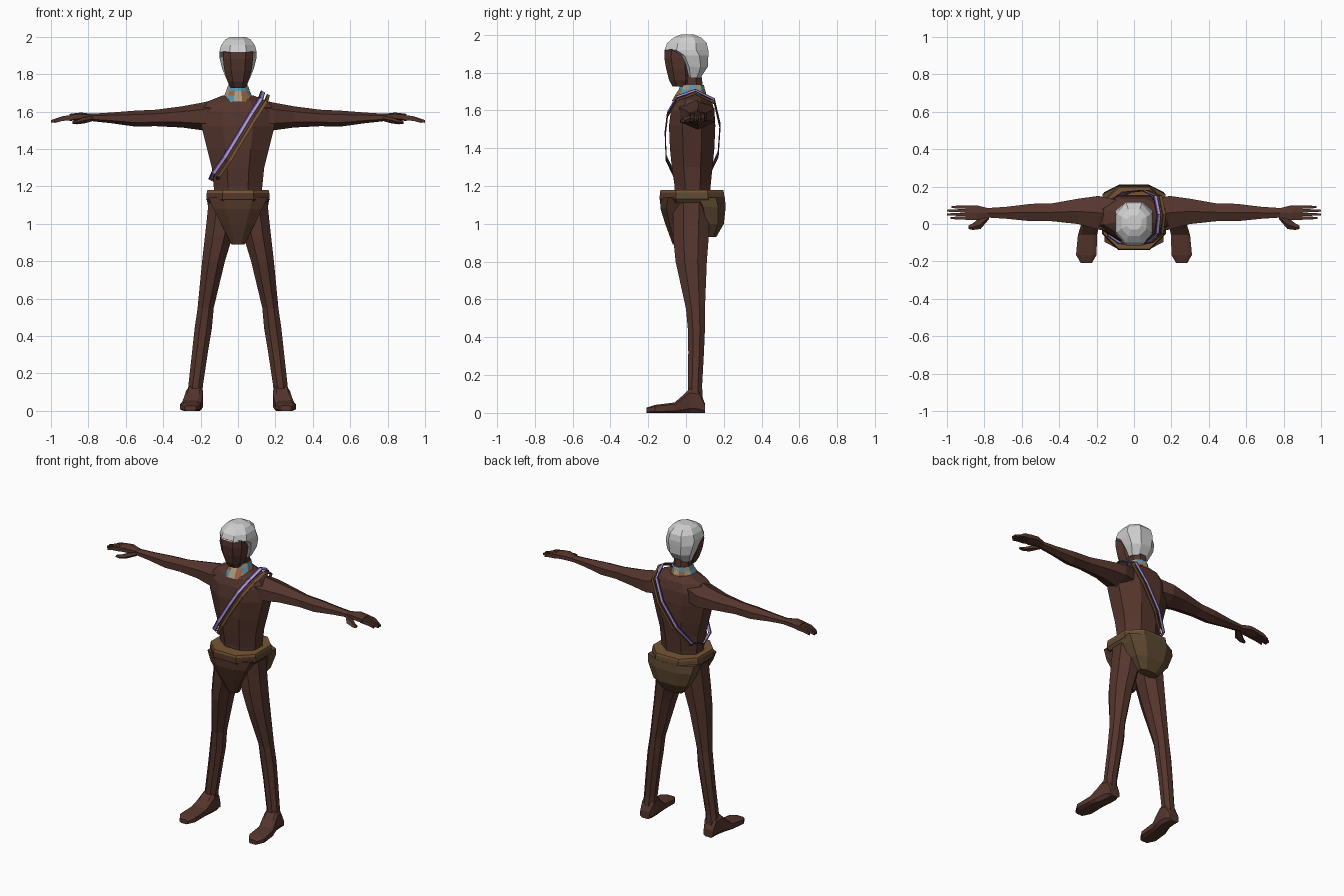
import bpy
import bmesh
import math
from mathutils import Vector

default_cube = bpy.data.objects.get("Cube")
if default_cube:
    bpy.data.objects.remove(default_cube, do_unlink=True)


def make_material(name, red, green, blue):
    material = bpy.data.materials.new(name)
    material.use_nodes = True
    color = (red, green, blue, 1.0)
    material.diffuse_color = color
    shader = next(n for n in material.node_tree.nodes if n.type == "BSDF_PRINCIPLED")
    shader.inputs["Base Color"].default_value = color
    shader.inputs["Roughness"].default_value = 0.9
    return material


skin = make_material("brown skin", .09, .036, .026)
grey = make_material("grey hair", .62, .62, .62)
cloth = make_material("dark brown cloth", .085, .038, .022)
leather = make_material("olive leather", .11, .065, .03)
ochre = make_material("ochre trim", .18, .09, .035)
lavender = make_material("lavender band", .45, .38, .65)
purple = make_material("purple band", .1, .05, .25)
blue = make_material("blue beads", .08, .3, .45)
tan = make_material("tan beads", .4, .32, .22)
orange = make_material("orange beads", .32, .13, .05)


def finish(name, bm, materials, rule=None):
    """Turn a bmesh into an object, colouring faces by an optional rule."""
    bmesh.ops.recalc_face_normals(bm, faces=bm.faces[:])
    if rule:
        for index, face in enumerate(bm.faces):
            face.material_index = rule(index, face.calc_center_median())
    mesh = bpy.data.meshes.new(name)
    bm.to_mesh(mesh)
    bm.free()
    for material in materials:
        mesh.materials.append(material)
    part = bpy.data.objects.new(name, mesh)
    bpy.context.collection.objects.link(part)
    return part


def loft(name, axis, rings, materials, sides=8, square=1.0, mirror=1, rule=None):
    """Skin rings given as (position on axis, u min, u max, v min, v max)."""
    angles = [(i + 0.5) * math.tau / sides for i in range(sides)]
    shape = [[math.copysign(abs(f(a)) ** square, f(a)) for a in angles]
             for f in (math.cos, math.sin)]
    shape = [[value / max(row) for value in row] for row in shape]
    bm = bmesh.new()
    loops = []
    for pos, u_min, u_max, v_min, v_max in rings:
        loop = []
        for cu, cv in zip(*shape):
            u = (u_min + u_max) / 2 + cu * (u_max - u_min) / 2
            v = (v_min + v_max) / 2 + cv * (v_max - v_min) / 2
            x, y, z = {"x": (pos, u, v), "y": (u, pos, v), "z": (u, v, pos)}[axis]
            loop.append(bm.verts.new((x * mirror, y, z)))
        loops.append(loop)
    for low, high in zip(loops, loops[1:]):
        for i in range(sides):
            j = (i + 1) % sides
            bm.faces.new((low[i], low[j], high[j], high[i]))
    bm.faces.new(loops[0])
    bm.faces.new(loops[-1])
    return finish(name, bm, materials, rule)


def upright(name, rings, materials, **options):
    """Loft centred on x = 0 from (height, half width, front, back)."""
    full = [(z, -half, half, front, back) for z, half, front, back in rings]
    return loft(name, "z", full, materials, **options)


# Torso and neck
upright("torso", [
    (1.10, .12, -.06, .13), (1.20, .13, -.06, .13), (1.30, .14, -.075, .14),
    (1.40, .165, -.085, .15), (1.52, .195, -.09, .155), (1.60, .2, -.08, .15),
    (1.655, .16, -.06, .135), (1.685, .085, -.03, .11)], [skin])
upright("neck", [(1.64, .06, -.03, .1), (1.72, .052, -.02, .09),
                 (1.80, .052, -.03, .08)], [skin])

# Head and hair
upright("face", [(1.725, .038, -.07, .01), (1.76, .056, -.09, .03),
                 (1.82, .073, -.105, .03), (1.88, .08, -.115, .03),
                 (1.925, .08, -.112, .03)], [skin], square=.8)
upright("hair", [(1.77, .06, .005, .075), (1.83, .085, -.02, .115),
                 (1.89, .1, -.055, .118), (1.918, .1, -.114, .118),
                 (1.955, .09, -.1, .11), (1.985, .068, -.065, .08),
                 (2.0, .04, -.03, .045)], [grey], square=.9)

# Beaded collar: three bands with alternating colours
upright("necklace", [(1.65, .088, -.075, .115), (1.685, .074, -.055, .108),
                     (1.71, .063, -.038, .1), (1.735, .056, -.03, .095)],
        [tan, blue, orange], sides=12,
        rule=lambda i, c: 1 if i % 5 == 2 or (i // 12 == 2 and i % 2) else 2 * (i % 2))

# Belt, front flap and back pouch
upright("hip_wrap", [(1.11, .155, -.125, .19), (1.13, .17, -.14, .205),
                     (1.166, .167, -.138, .2)], [cloth, leather], square=.8,
        rule=lambda i, c: int(c.y > .02))
upright("belt", [(1.166, .167, -.138, .2), (1.18, .164, -.135, .197)],
        [ochre], square=.8)
upright("front_flap", [(.89, .035, -.07, -.02), (1.0, .09, -.11, -.02),
                       (1.08, .13, -.135, -.01), (1.14, .158, -.138, .03)],
        [cloth], square=.8)
upright("back_pouch", [(.93, .07, .1, .16), (1.0, .125, .075, .2),
                       (1.09, .16, .05, .21), (1.14, .168, .02, .205)],
        [leather], square=.8)

# Limbs, built once per side
for side, sign in (("left", 1), ("right", -1)):
    def limb(part, axis, rings, **options):
        loft(f"{side}_{part}", axis, rings, [skin], mirror=sign, **options)

    limb("arm", "x", [
        (.10, -.04, .13, 1.5, 1.67), (.19, -.03, .15, 1.5, 1.648),
        (.30, 0, .135, 1.515, 1.628), (.44, .015, .11, 1.522, 1.61),
        (.55, .015, .108, 1.52, 1.605), (.68, .028, .092, 1.538, 1.595),
        (.79, .035, .085, 1.55, 1.588)], sides=6)
    limb("palm", "x", [
        (.78, .035, .085, 1.55, 1.588), (.84, .02, .1, 1.555, 1.595),
        (.90, .022, .1, 1.55, 1.588)], sides=6, square=.7)
    for number in range(4):
        y = .032 + number * .0195
        tip = (.98, 1.0, 1.0, .975)[number]
        limb(f"finger_{number + 1}", "x", [
            (.885, y - .009, y + .009, 1.555, 1.582),
            (.94, y - .008, y + .008, 1.55, 1.575),
            (tip, y - .005, y + .005, 1.54, 1.554)], sides=4)
    limb("thumb", "x", [
        (.775, .03, .06, 1.55, 1.575), (.82, -.02, .035, 1.537, 1.57),
        (.86, -.028, .005, 1.532, 1.555), (.885, -.025, -.008, 1.535, 1.55)], sides=5)
    limb("leg", "z", [
        (.06, .195, .272, .01, .09), (.14, .187, .265, .01, .085),
        (.32, .16, .245, .012, .095), (.44, .14, .232, .01, .1),
        (.55, .13, .216, 0, .1), (.8, .07, .192, -.055, .11),
        (.93, .03, .177, -.068, .12), (1.04, .01, .165, -.07, .125),
        (1.14, .01, .155, -.07, .13)])
    limb("foot", "y", [
        (-.208, .225, .285, 0, .028), (-.165, .2, .31, 0, .042),
        (-.06, .198, .3, 0, .055), (-.02, .19, .288, 0, .09),
        (.02, .186, .278, 0, .13), (.07, .188, .272, 0, .12),
        (.1, .2, .268, 0, .05)], square=.5)

# Shoulder sash: parallel ribbons around a closed diagonal path
path = [Vector(point) for point in (
    (.125, .05, 1.71), (.115, -.05, 1.675), (.06, -.098, 1.59), (0, -.11, 1.49),
    (-.08, -.105, 1.36), (-.14, -.065, 1.275), (-.155, .03, 1.24),
    (-.14, .12, 1.275), (-.06, .17, 1.38), (.04, .18, 1.53), (.105, .15, 1.66))]
across = Vector((.85, 0, -.5))


def ribbon(name, start, end, material):
    bm = bmesh.new()
    pairs = [[bm.verts.new(p + across * s) for s in (start, end)] for p in path]
    for a, b in zip(pairs, pairs[1:] + pairs[:1]):
        bm.faces.new((a[0], a[1], b[1], b[0]))
    part = finish(name, bm, [material])
    thickness = part.modifiers.new("thickness", "SOLIDIFY")
    thickness.thickness = .005
    thickness.offset = 0


ribbon("sash_purple_edge", -.003, .006, purple)
ribbon("sash_lavender_stripe", .006, .017, lavender)
ribbon("sash_purple_border", .017, .022, purple)
ribbon("sash_ochre_strap", .034, .052, ochre)
